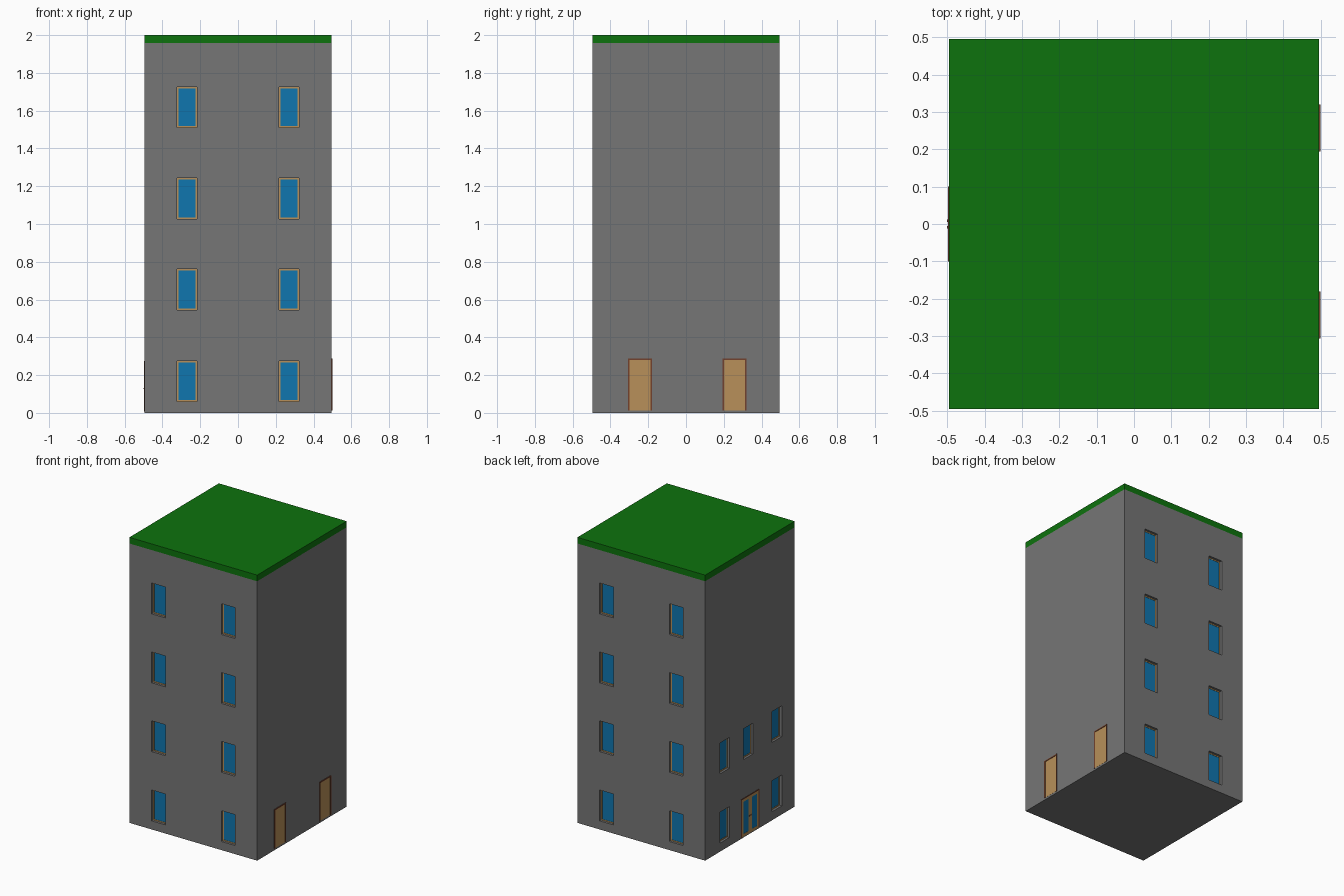
import bpy, bmesh
from math import radians
from mathutils import Matrix, Vector

if "Cube" in bpy.data.objects:
    bpy.data.objects.remove(bpy.data.objects["Cube"])

HALF = 0.495          # half width of the tower
DEPTH = 0.02          # depth of the window recesses


def material(name, rgb):
    m = bpy.data.materials.new(name)
    m.diffuse_color = (*rgb, 1)
    m.use_nodes = True
    m.node_tree.nodes["Principled BSDF"].inputs["Base Color"].default_value = m.diffuse_color
    return m


GREY = material("wall_grey", (0.18, 0.18, 0.18))
GREEN = material("roof_green", (0.004, 0.17, 0.004))
BLUE = material("glass_blue", (0.005, 0.18, 0.43))
TAN = material("tan_wood", (0.48, 0.28, 0.10))
BROWN = material("brown_wood", (0.17, 0.053, 0.026))


def boxes(name, items, mat=None, angle=0):
    """One object from boxes (x0, x1, y0, y1, z0, z1), turned about z."""
    bm = bmesh.new()
    rot = Matrix.Rotation(radians(angle), 4, 'Z')
    for x0, x1, y0, y1, z0, z1 in items:
        centre = Vector(((x0 + x1) / 2, (y0 + y1) / 2, (z0 + z1) / 2))
        size = (x1 - x0, y1 - y0, z1 - z0, 1)
        bmesh.ops.create_cube(bm, size=1, matrix=rot @ Matrix.Translation(centre) @ Matrix.Diagonal(size))
    me = bpy.data.meshes.new(name)
    bm.to_mesh(me)
    bm.free()
    ob = bpy.data.objects.new(name, me)
    bpy.context.collection.objects.link(ob)
    if mat:
        me.materials.append(mat)
    return ob


def on_wall(u0, u1, z0, z1, inner, outer):
    """Box on the front wall; inner/outer are distances outward from it."""
    return (u0, u1, -HALF - outer, -HALF - inner, z0, z1)


def border(u0, u1, z0, z1, t, inner, outer, sill=True):
    """Frame bars just inside a rectangle."""
    low = z0 + t if sill else z0
    bars = [on_wall(u0, u0 + t, low, z1 - t, inner, outer),
            on_wall(u1 - t, u1, low, z1 - t, inner, outer),
            on_wall(u0, u1, z1 - t, z1, inner, outer)]
    if sill:
        bars.append(on_wall(u0, u1, z0, z0 + t, inner, outer))
    return bars


# Tower and roof
walls = boxes("walls", [(-HALF, HALF, -HALF, HALF, 0, 1.957)], GREY)
boxes("roof", [(-HALF, HALF, -HALF, HALF, 1.957, 2.0)], GREEN)

# Windows: (centre along wall, bottom) for each wall
FLOORS = [0.06, 0.545, 1.027, 1.51]
pairs = [(u, z) for z in FLOORS for u in (-0.27, 0.27)]
entrance = [(-0.28, FLOORS[0]), (0.30, FLOORS[0])] + [(u, FLOORS[1]) for u in (-0.28, -0.02, 0.30)]
W, H = 0.053, 0.216
for side, angle, spots in (("front", 0, pairs), ("back", 180, pairs), ("left", -90, entrance)):
    holes, frames, panes = [], [], []
    for u, z in spots:
        r = (u - W, u + W, z, z + H)
        holes.append(on_wall(*r, -DEPTH, 0.05))
        frames += border(*r, 0.008, -DEPTH, -DEPTH + 0.004)
        panes.append(on_wall(u - W + 0.008, u + W - 0.008, z + 0.008, z + H - 0.008, -DEPTH, -DEPTH + 0.002))
    cutter = boxes(side + "_window_cutter", holes, None, angle)
    cutter.hide_render = True
    cutter.hide_set(True)
    mod = walls.modifiers.new(side + "_recesses", 'BOOLEAN')
    mod.operation, mod.solver, mod.object = 'DIFFERENCE', 'EXACT', cutter
    boxes(side + "_window_frames", frames, TAN, angle)
    boxes(side + "_window_glass", panes, BLUE, angle)

# Apply the recesses and drop the cutters
bpy.context.view_layer.objects.active = walls
for mod in list(walls.modifiers):
    cutter = mod.object
    bpy.ops.object.modifier_apply(modifier=mod.name)
    bpy.data.objects.remove(cutter)

# Two plain doors on the right wall
for name, u in (("near", -0.243), ("far", 0.257)):
    r = (u - 0.063, u + 0.063, 0.013, 0.287)
    boxes(name + "_side_door_frame", border(*r, 0.008, -0.005, 0.004, False), BROWN, 90)
    boxes(name + "_side_door", [on_wall(u - 0.055, u + 0.055, 0.013, 0.279, -0.005, 0.001)], TAN, 90)

# Glazed double door on the left wall
boxes("entrance_frame", border(-0.1, 0.1, 0.008, 0.275, 0.006, -0.005, 0.003, False), BROWN, -90)
leaves, glass, handles = [], [], []
for s in (-1, 1):
    a, b = sorted((s * 0.001, s * 0.094))
    leaves += border(a, b, 0.008, 0.269, 0.018, -0.005, 0.002)
    glass.append(on_wall(a + 0.018, b - 0.018, 0.026, 0.251, -0.005, 0.001))
    handles.append(on_wall(s * 0.009 - 0.003, s * 0.009 + 0.003, 0.127, 0.133, 0, 0.006))
boxes("entrance_leaves", leaves, TAN, -90)
boxes("entrance_glass", glass, BLUE, -90)
boxes("entrance_handles", handles, BROWN, -90)
